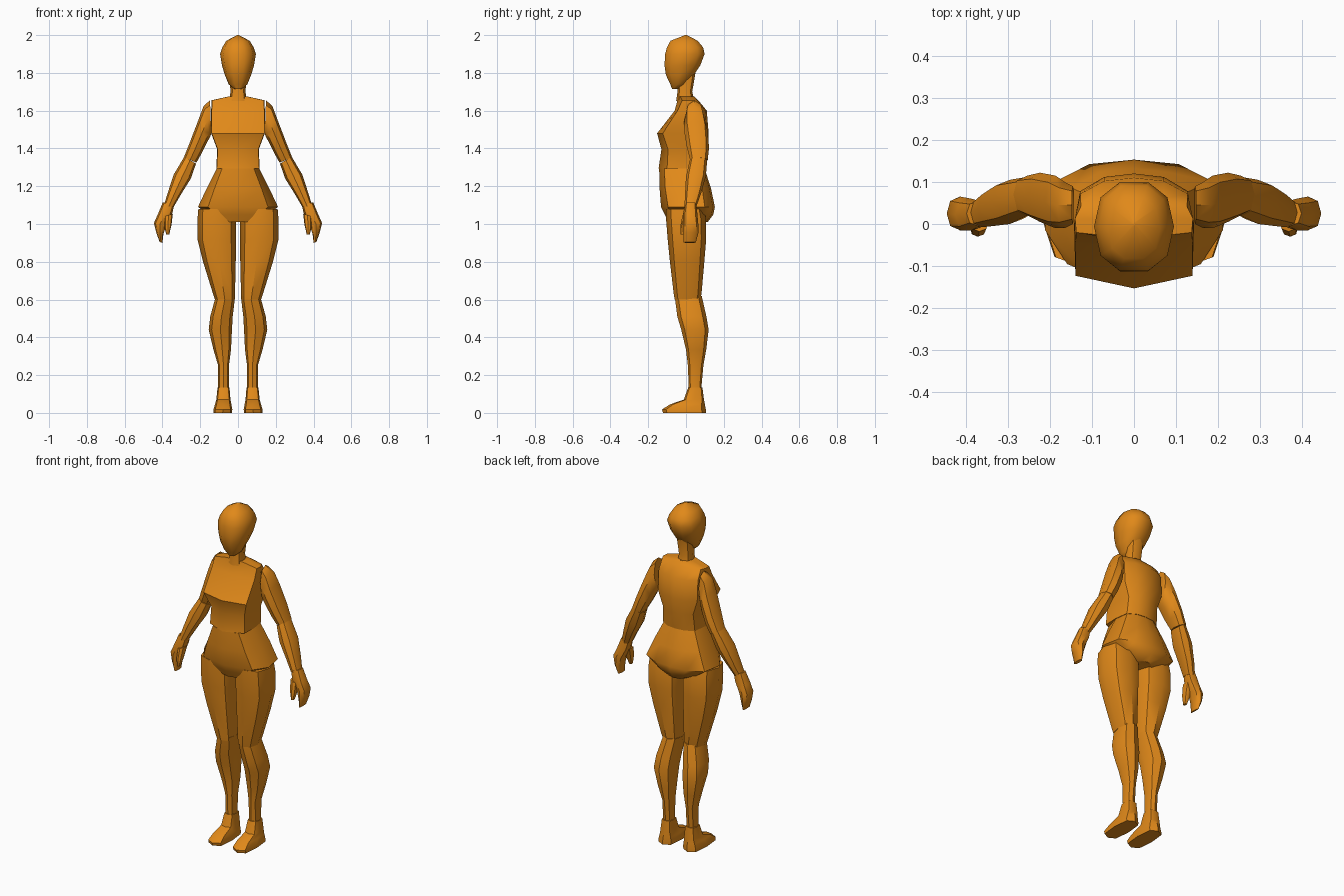
import bpy, bmesh, math

mat = bpy.data.materials.new("orange")
mat.diffuse_color = (0.75, 0.25, 0.01, 1)


def loft(name, rings, mirror=False):
    """Skin a stack of closed rings, cap both ends."""
    bm = bmesh.new()
    loops = [[bm.verts.new(p) for p in r] for r in rings]
    n = len(loops[0])
    for a, b in zip(loops, loops[1:]):
        for i in range(n):
            j = (i + 1) % n
            bm.faces.new((a[i], a[j], b[j], b[i]))
    bm.faces.new(loops[0])
    bm.faces.new(loops[-1])
    bmesh.ops.recalc_face_normals(bm, faces=bm.faces)
    me = bpy.data.meshes.new(name)
    bm.to_mesh(me)
    bm.free()
    me.materials.append(mat)
    ob = bpy.data.objects.new(name, me)
    bpy.context.collection.objects.link(ob)
    bpy.ops.object.select_all(action='DESELECT')
    ob.select_set(True)
    bpy.context.view_layer.objects.active = ob
    bpy.ops.object.shade_smooth_by_angle(angle=math.radians(42))
    if mirror:
        m = ob.modifiers.new("Mirror", 'MIRROR')
        m.use_mirror_merge = False
    return ob


def oval(xa, za, xb, zb, y0, y1, n=8, power=0.85):
    """Slightly boxy ring from inner point a to outer point b, between y0 and y1."""
    pts = []
    for i in range(n):
        t = 2 * math.pi * i / n
        c, s = math.cos(t), math.sin(t)
        c = math.copysign(abs(c) ** power, c) if abs(c) > 1e-6 else 0
        s = math.copysign(abs(s) ** power, s) if abs(s) > 1e-6 else 0
        k = (c + 1) / 2
        pts.append((xa + (xb - xa) * k, (y0 + y1) / 2 + (y1 - y0) / 2 * s, za + (zb - za) * k))
    return pts


def flat(z, x0, x1, y0, y1, **kw):
    return oval(x0, z, x1, z, y0, y1, **kw)


def body(z, w, yf, yc, yb, fx):
    """Symmetric trunk ring: front centre, front corner, side, back corner, back centre."""
    half = [(fx * w, yc), (w, yc * 0.35 + 0.02), (0.9 * w, yb * 0.65), (0.5 * w, yb * 0.93)]
    ring = [(0, yf)] + half + [(0, yb)] + [(-x, y) for x, y in reversed(half)]
    return [(x, y, z) for x, y in ring]


# Head and neck
loft("head", [flat(z, -w, w, y0, y1, n=10) for z, w, y0, y1 in [
    (1.715, 0.02, -0.075, -0.03), (1.74, 0.05, -0.085, 0.0), (1.79, 0.07, -0.11, 0.045),
    (1.84, 0.085, -0.118, 0.08), (1.90, 0.095, -0.115, 0.103), (1.935, 0.083, -0.105, 0.095),
    (1.97, 0.062, -0.085, 0.065), (2.0, 0.004, -0.005, 0.005)]])
loft("neck", [flat(z, -w, w, y0, y1) for z, w, y0, y1 in [
    (1.65, 0.046, -0.052, 0.045), (1.70, 0.04, -0.045, 0.033), (1.80, 0.045, -0.045, 0.05)]])

# Trunk
loft("chest", [body(*r, 0.98) for r in [
    (1.295, 0.115, -0.145, -0.10, 0.10), (1.395, 0.11, -0.13, -0.095, 0.115),
    (1.48, 0.142, -0.153, -0.123, 0.12), (1.60, 0.142, -0.06, -0.045, 0.11),
    (1.655, 0.14, -0.045, -0.02, 0.065), (1.675, 0.05, -0.045, -0.03, 0.045)]])
loft("pelvis", [body(*r, 0.75) for r in [
    (1.01, 0.07, -0.095, -0.08, 0.115), (1.05, 0.15, -0.112, -0.09, 0.145),
    (1.09, 0.212, -0.132, -0.095, 0.153), (1.19, 0.165, -0.14, -0.11, 0.132),
    (1.295, 0.112, -0.142, -0.115, 0.098)]])

# Legs
loft("thigh", [flat(*r) for r in [
    (0.60, 0.018, 0.122, -0.06, 0.075), (0.63, 0.016, 0.132, -0.065, 0.082),
    (0.80, 0.012, 0.185, -0.085, 0.097), (0.92, 0.01, 0.215, -0.097, 0.107),
    (1.02, 0.01, 0.215, -0.105, 0.107), (1.08, 0.02, 0.21, -0.105, 0.095)]], True)
loft("shin", [flat(*r) for r in [
    (0.12, 0.048, 0.105, 0.015, 0.08), (0.25, 0.048, 0.105, 0.01, 0.092),
    (0.335, 0.037, 0.13, 0.0, 0.107), (0.44, 0.032, 0.155, -0.025, 0.12),
    (0.51, 0.028, 0.147, -0.046, 0.108), (0.62, 0.015, 0.117, -0.06, 0.083)]], True)
loft("foot", [flat(*r, power=0.6) for r in [
    (0.0, 0.032, 0.13, -0.122, 0.105), (0.018, 0.03, 0.13, -0.127, 0.105),
    (0.045, 0.035, 0.122, -0.085, 0.1), (0.07, 0.04, 0.115, -0.012, 0.095),
    (0.135, 0.045, 0.108, 0.012, 0.087)]], True)

# Arms
loft("upper_arm", [oval(*r) for r in [
    (0.142, 1.48, 0.148, 1.655, 0.0, 0.09), (0.148, 1.46, 0.182, 1.625, -0.01, 0.10),
    (0.163, 1.435, 0.21, 1.55, -0.01, 0.115), (0.195, 1.37, 0.252, 1.44, 0.005, 0.122),
    (0.22, 1.325, 0.287, 1.352, 0.022, 0.115)]], True)
loft("forearm", [oval(*r) for r in [
    (0.222, 1.32, 0.285, 1.355, 0.02, 0.112), (0.25, 1.24, 0.34, 1.262, 0.0, 0.105),
    (0.30, 1.16, 0.372, 1.165, -0.005, 0.08), (0.338, 1.095, 0.395, 1.09, -0.008, 0.055)]], True)

# Hands
loft("hand", [oval(*r) for r in [
    (0.338, 1.10, 0.398, 1.115, -0.005, 0.055), (0.347, 1.06, 0.425, 1.05, -0.015, 0.06),
    (0.38, 0.995, 0.445, 1.005, -0.015, 0.065), (0.395, 0.945, 0.433, 0.955, -0.015, 0.065),
    (0.40, 0.90, 0.415, 0.905, -0.012, 0.052)]], True)
loft("thumb", [oval(*r) for r in [
    (0.345, 1.055, 0.39, 1.04, -0.018, 0.035), (0.352, 0.995, 0.39, 0.985, -0.03, 0.012),
    (0.364, 0.945, 0.38, 0.945, -0.03, -0.008)]], True)
